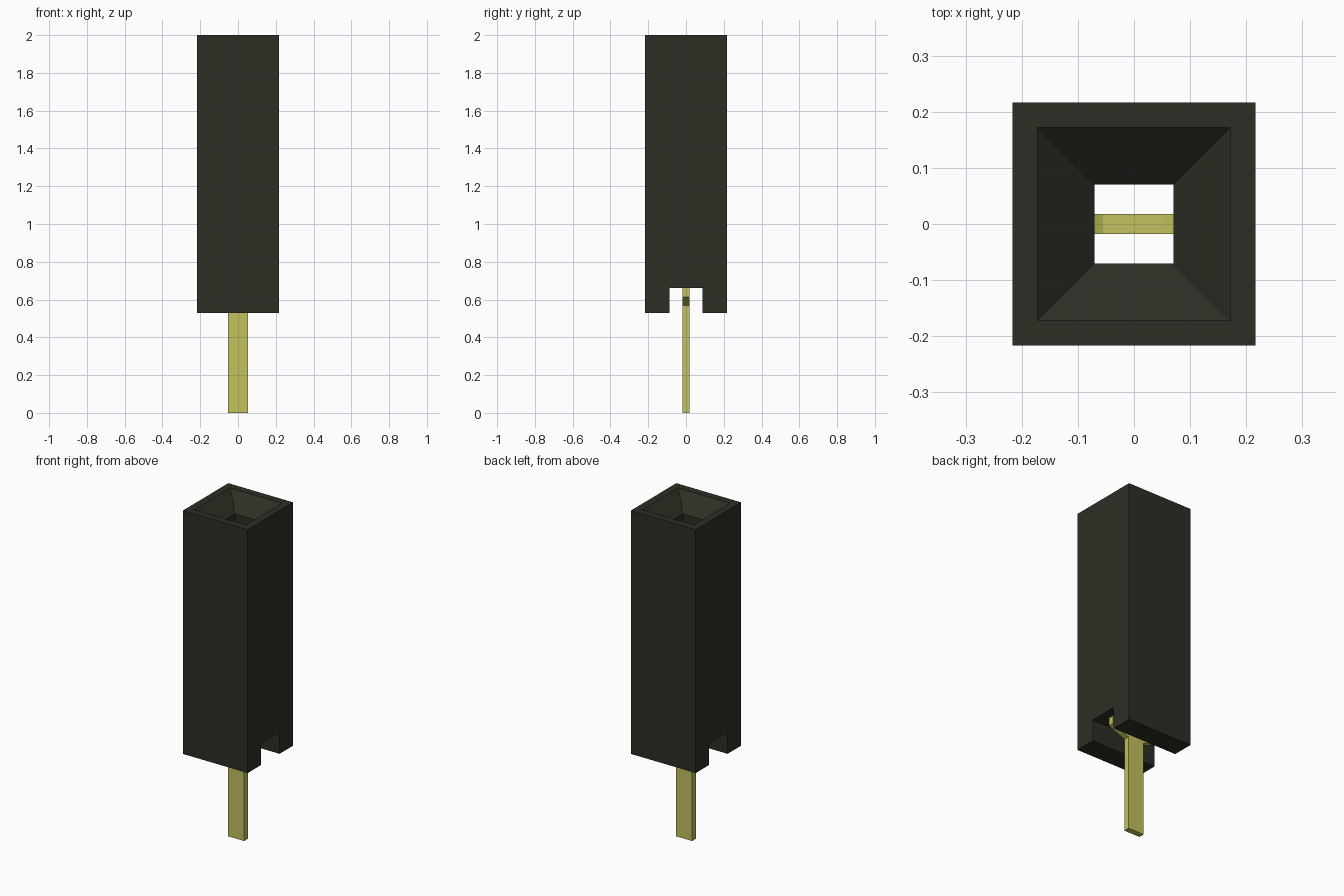
import bpy
import bmesh

cube = bpy.data.objects.get("Cube")
if cube:
    bpy.data.objects.remove(cube, do_unlink=True)


def material(name, color):
    m = bpy.data.materials.new(name)
    m.use_nodes = True
    m.diffuse_color = (*color, 1)
    m.node_tree.nodes["Principled BSDF"].inputs["Base Color"].default_value = (*color, 1)
    return m


def make_object(name, bm, mat):
    bmesh.ops.recalc_face_normals(bm, faces=bm.faces[:])
    mesh = bpy.data.meshes.new(name)
    bm.to_mesh(mesh)
    bm.free()
    mesh.materials.append(mat)
    obj = bpy.data.objects.new(name, mesh)
    bpy.context.collection.objects.link(obj)
    return obj


def square_stack(name, levels, mat):
    """Closed solid through rectangles given as (half x, half y, z)."""
    bm = bmesh.new()
    rings = [[bm.verts.new((sx * hx, sy * hy, z))
              for sx, sy in ((-1, -1), (1, -1), (1, 1), (-1, 1))]
             for hx, hy, z in levels]
    for low, high in zip(rings, rings[1:]):
        for i in range(4):
            j = (i + 1) % 4
            bm.faces.new((low[i], low[j], high[j], high[i]))
    bm.faces.new(rings[0])
    bm.faces.new(rings[-1])
    return make_object(name, bm, mat)


def plate(name, outline, half_depth, mat):
    """Flat xz outline extruded along y."""
    bm = bmesh.new()
    face = bm.faces.new([bm.verts.new((x, -half_depth, z)) for x, z in outline])
    new = bmesh.ops.extrude_face_region(bm, geom=[face])["geom"]
    bmesh.ops.translate(bm, vec=(0, 2 * half_depth, 0),
                        verts=[v for v in new if isinstance(v, bmesh.types.BMVert)])
    return make_object(name, bm, mat)


def cut(obj, cutter):
    cutter.hide_render = True
    mod = obj.modifiers.new(cutter.name, "BOOLEAN")
    mod.operation = "DIFFERENCE"
    mod.solver = "EXACT"
    mod.object = cutter
    bpy.context.view_layer.objects.active = obj
    bpy.ops.object.modifier_apply(modifier=mod.name)
    bpy.data.objects.remove(cutter, do_unlink=True)


black = material("black plastic", (0.027, 0.027, 0.018))
gold = material("pale gold", (0.54, 0.53, 0.112))

# Housing with a funnel entry, a square bore and a slot across the bottom
half, bore, bottom, slot_top = 0.2165, 0.07, 0.53, 0.66
housing = square_stack("housing", [(half, half, bottom), (half, half, 2)], black)
mouth, depth = 0.172, 0.09
slope = (mouth - bore) / depth
over = 0.02
cut(housing, square_stack("entry_cutter", [
    (bore, bore, bottom - 0.1), (bore, bore, 2 - depth),
    (mouth + over * slope, mouth + over * slope, 2 + over)], black))
cut(housing, square_stack("slot_cutter", [
    (0.5, 0.088, bottom - 0.1), (0.5, 0.088, slot_top)], black))

# Contact: narrow tail flaring into a fork whose prongs sit in the housing
right_side = [(0.053, 0), (0.053, 0.568), (0.162, 0.613), (0.162, 0.8),
              (0.12, 0.8), (0.12, 0.645), (0.055, 0.613)]
left_side = [(-x, z) for x, z in reversed(right_side)]
plate("contact_pin", right_side + left_side, 0.0175, gold)
